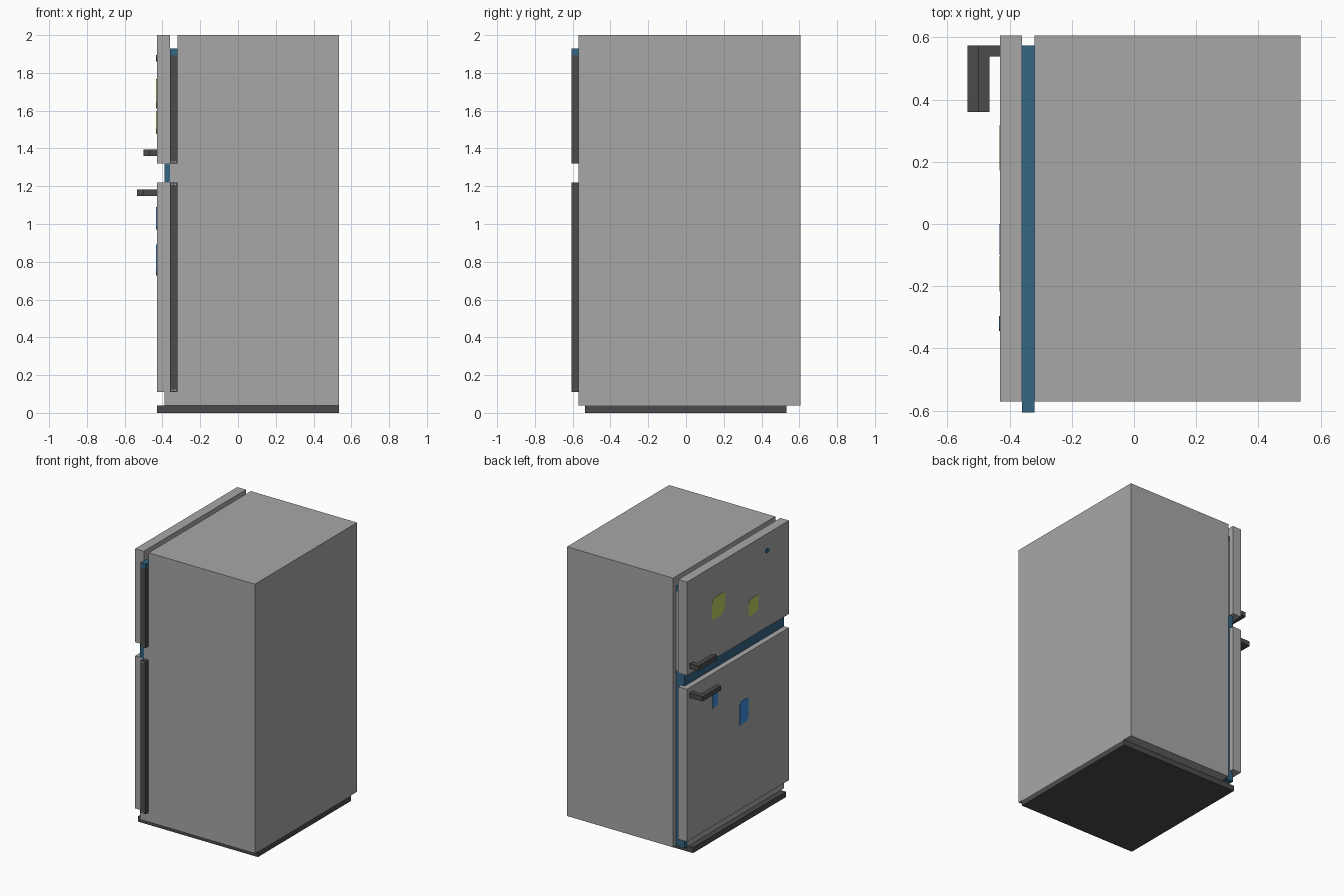
import bpy, bmesh, math

if "Cube" in bpy.data.objects:
    bpy.data.objects.remove(bpy.data.objects["Cube"])

def material(name, rgb):
    m = bpy.data.materials.new(name)
    m.diffuse_color = (*rgb, 1)
    m.use_nodes = True
    m.node_tree.nodes["Principled BSDF"].inputs["Base Color"].default_value = m.diffuse_color
    return m

GREY = material("body_grey", (0.39, 0.39, 0.39))
DARK = material("dark_grey", (0.07, 0.07, 0.07))
TEAL = material("seal_teal", (0.033, 0.13, 0.23))
OLIVE = material("note_yellow", (0.52, 0.63, 0.13))
BLUE = material("note_blue", (0.045, 0.27, 0.72))

def finish(name, bm, mat):
    bmesh.ops.recalc_face_normals(bm, faces=bm.faces[:])
    me = bpy.data.meshes.new(name)
    bm.to_mesh(me)
    bm.free()
    me.materials.append(mat)
    ob = bpy.data.objects.new(name, me)
    bpy.context.collection.objects.link(ob)
    return ob

def box(name, x, y, z, mat):
    bm = bmesh.new()
    bmesh.ops.create_cube(bm, size=1)
    for v in bm.verts:
        for i, (a, b) in enumerate((x, y, z)):
            v.co[i] = a if v.co[i] < 0 else b
    return finish(name, bm, mat)

def extrude(name, pts, vec, mat):
    bm = bmesh.new()
    f = bm.faces.new([bm.verts.new(p) for p in pts])
    r = bmesh.ops.extrude_face_region(bm, geom=[f])
    bmesh.ops.translate(bm, vec=vec, verts=[g for g in r["geom"] if isinstance(g, bmesh.types.BMVert)])
    return finish(name, bm, mat)

DOOR = (-0.43, -0.36)    # door depth
GAP = (-0.36, -0.32)     # seal gap between doors and cabinet
WIDE = (-0.57, 0.605)
POST = (0.54, 0.573)     # latch-side seal post

# cabinet and plinth
box("cabinet", (-0.32, 0.535), WIDE, (0.04, 2), GREY)
box("plinth", (-0.43, 0.535), (-0.535, 0.533), (0, 0.04), DARK)

# doors
box("upper_door", DOOR, WIDE, (1.32, 2), GREY)
box("lower_door", DOOR, WIDE, (0.11, 1.22), GREY)

# sill under the lower door and divider between doors
box("bottom_sill", (-0.39, -0.32), (-0.57, 0.54), (0.04, 0.11), GREY)
box("bottom_sill_end", (-0.39, -0.32), POST, (0.04, 0.11), TEAL)
box("divider", GAP, (-0.57, 0.54), (1.22, 1.32), GREY)
box("divider_front", (-0.39, -0.36), (-0.57, 0.54), (1.22, 1.32), TEAL)
box("divider_end", (-0.39, -0.32), POST, (1.22, 1.32), TEAL)

# seals and hinge strips in the gap
box("top_seal", GAP, (-0.605, POST[1]), (1.893, 1.93), TEAL)
box("upper_latch_seal", GAP, POST, (1.32, 1.893), GREY)
box("lower_latch_seal", GAP, POST, (0.11, 1.22), TEAL)
box("upper_hinge_strip", GAP, (-0.605, -0.57), (1.32, 1.893), DARK)
box("lower_hinge_strip", GAP, (-0.605, -0.57), (0.11, 1.22), DARK)

# hinge screws
for z in (1.329, 1.21, 0.12):
    for x in (-0.349, -0.331):
        box("hinge_screw", (x - 0.004, x + 0.004), (-0.606, -0.604), (z - 0.004, z + 0.004), GREY)

# L-shaped handles
def handle(name, tip, z):
    t = tip + 0.035
    pts = [(-0.43, 0.573), (tip, 0.573), (tip, 0.36), (t, 0.36), (t, 0.538), (-0.43, 0.538)]
    extrude(name, [(x, y, z) for x, y in pts], (0, 0, 0.035), DARK)

handle("upper_handle", -0.50, 1.36)
handle("lower_handle", -0.535, 1.147)

# thin notes with clipped corners on the doors
def note(name, y, z, w, h, mat):
    a, b, c = w / 2, h / 2, w * 0.22
    pts = [(a, b - c), (a - c, b), (-a, b), (-a, c - b), (c - a, -b), (a, -b)]
    extrude(name, [(-0.43, y + p, z + q) for p, q in pts], (-0.003, 0, 0), mat)

note("large_yellow_note", 0.245, 1.69, 0.145, 0.155, OLIVE)
note("small_yellow_note", -0.16, 1.537, 0.115, 0.12, OLIVE)
note("small_blue_note", 0.28, 1.03, 0.06, 0.12, BLUE)
note("large_blue_note", -0.05, 0.81, 0.10, 0.165, BLUE)

# round badge
extrude("round_badge", [(-0.43, -0.32 + 0.024 * math.cos(i * math.pi / 4), 1.877 + 0.018 * math.sin(i * math.pi / 4))
                        for i in range(8)], (-0.004, 0, 0), TEAL)
